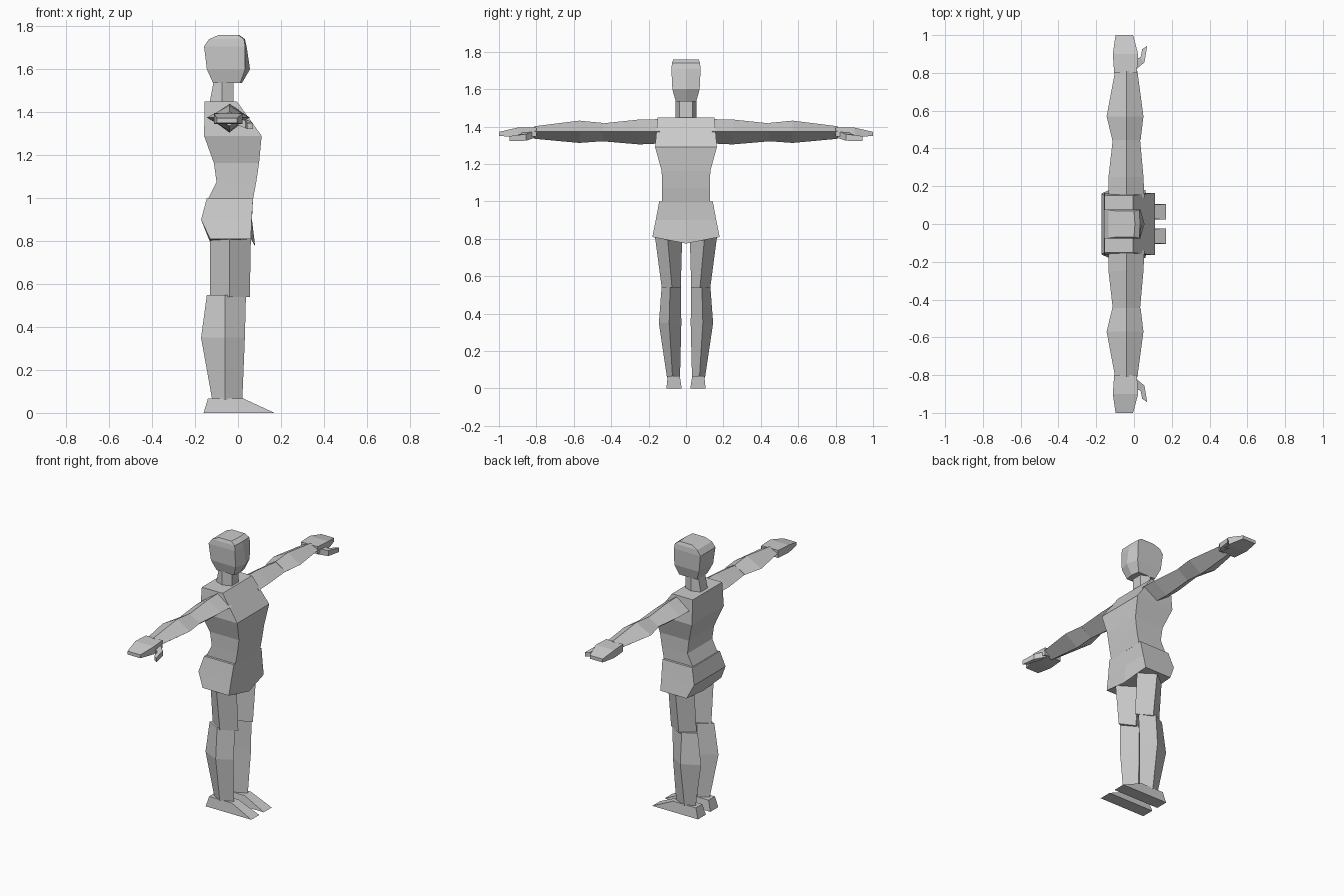
import bpy, bmesh

cube = bpy.data.objects.get("Cube")
if cube:
    bpy.data.objects.remove(cube, do_unlink=True)

grey = bpy.data.materials.new("light grey")
grey.use_nodes = True
grey.diffuse_color = (0.6, 0.6, 0.6, 1)
bsdf = next(n for n in grey.node_tree.nodes if n.type == 'BSDF_PRINCIPLED')
bsdf.inputs["Base Color"].default_value = (0.6, 0.6, 0.6, 1)


def loft(name, rings, mirror=False):
    """Skin a list of equal-length rings of points and cap both ends."""
    bm = bmesh.new()
    loops = [[bm.verts.new(p) for p in ring] for ring in rings]
    n = len(loops[0])
    for a, b in zip(loops, loops[1:]):
        for i in range(n):
            j = (i + 1) % n
            bm.faces.new((a[i], a[j], b[j], b[i]))
    bm.faces.new(loops[0])
    bm.faces.new(loops[-1])
    bmesh.ops.recalc_face_normals(bm, faces=bm.faces)
    mesh = bpy.data.meshes.new(name)
    bm.to_mesh(mesh)
    bm.free()
    mesh.materials.append(grey)
    obj = bpy.data.objects.new(name, mesh)
    bpy.context.collection.objects.link(obj)
    if mirror:
        mod = obj.modifiers.new("other side", 'MIRROR')
        mod.use_axis = (False, True, False)
        mod.use_mirror_merge = False
    return obj


def both(half):
    """Complete a half ring across the y = 0 plane."""
    return half + [(x, -y, z) for x, y, z in reversed(half) if y > 0]


def slab(z, back, front, y):
    return both([(front, y, z), (back, y, z)])


def leg_ring(z, back, front, mid, inner, ridge, outer):
    return [(front, ridge, z), (mid, outer, z), (back, ridge, z), (mid, inner, z)]


def arm_ring(y, back, front, low, high):
    return [(front, y, 1.375), (-0.04, y, high), (back, y, 1.375), (-0.04, y, low)]


def box_ring(y, x0, x1, z0, z1, slant=0.0):
    return [(x0, y, z0), (x1, y + slant, z0), (x1, y + slant, z1), (x0, y, z1)]


# Head with a ridge down the middle of the face: z, back, side front, middle front, half width
head = [(1.535, -0.116, 0.010, 0.018, 0.055), (1.60, -0.145, 0.033, 0.056, 0.073),
        (1.707, -0.158, 0.033, 0.040, 0.078), (1.74, -0.135, 0.028, 0.032, 0.075),
        (1.76, -0.09, 0.0, 0.005, 0.068)]
loft("head", [both([(m, 0, z), (f, w, z), (b, w, z)]) for z, b, f, m, w in head])

# Six-sided neck
loft("neck", [both([(-0.02, 0.035, z), (-0.075, 0.057, z), (b, 0.035, z)])
              for z, b in ((1.43, -0.135), (1.55, -0.112))])

# Chest and waist
loft("torso", [slab(0.995, -0.14, 0.07, 0.128), slab(1.075, -0.10, 0.085, 0.128),
               slab(1.163, -0.112, 0.098, 0.13), slab(1.29, -0.158, 0.11, 0.165),
               slab(1.45, -0.155, -0.005, 0.152)])

# Hips, dipping at the middle of the lower edge
loft("hips", [both([(0.08, 0, 0.775), (0.06, 0.18, 0.81), (-0.13, 0.18, 0.81), (-0.13, 0, 0.795)]),
              both([(0.065, 0, 0.90), (0.064, 0.162, 0.90), (-0.172, 0.162, 0.90), (-0.172, 0, 0.90)]),
              both([(0.07, 0, 1.0), (0.07, 0.143, 1.0), (-0.145, 0.143, 1.0), (-0.145, 0, 1.0)])])

# Diamond-section legs
loft("thighs", [leg_ring(0.54, -0.13, 0.055, -0.04, 0.028, 0.075, 0.13),
                leg_ring(0.82, -0.13, 0.06, -0.04, 0.02, 0.10, 0.167)], True)
loft("shins", [leg_ring(0.06, -0.12, 0.02, -0.06, 0.032, 0.072, 0.102),
               leg_ring(0.35, -0.172, 0.032, -0.06, 0.025, 0.09, 0.145),
               leg_ring(0.55, -0.145, 0.037, -0.06, 0.028, 0.085, 0.13)], True)

# Wedge feet
loft("feet", [[(-0.16, y, 0), (0.17, y, 0), (0.025, t, 0.067), (-0.14, t, 0.067)]
              for y, t in ((0.023, 0.033), (0.105, 0.098))], True)

# Diamond-section arms
loft("upper_arms", [arm_ring(0.14, -0.135, 0.055, 1.31, 1.44),
                    arm_ring(0.25, -0.135, 0.05, 1.305, 1.438),
                    arm_ring(0.45, -0.112, 0.032, 1.322, 1.417)], True)
loft("forearms", [arm_ring(0.445, -0.115, 0.035, 1.322, 1.42),
                  arm_ring(0.57, -0.145, 0.05, 1.313, 1.432),
                  arm_ring(0.81, -0.10, 0.018, 1.335, 1.402)], True)

# Flat mitten hands and bent thumbs
loft("hands", [box_ring(0.80, -0.105, 0.015, 1.347, 1.396),
               box_ring(0.90, -0.112, 0.022, 1.345, 1.395),
               box_ring(1.0, -0.098, -0.005, 1.35, 1.372)], True)
loft("thumbs", [[(0.0, 0.87, 1.34), (0.0, 0.81, 1.34), (0.0, 0.81, 1.378), (0.0, 0.87, 1.378)],
                [(0.035, 0.882, 1.325), (0.055, 0.855, 1.325), (0.055, 0.855, 1.36), (0.035, 0.882, 1.36)],
                box_ring(0.925, 0.043, 0.07, 1.322, 1.35, 0.018)], True)
